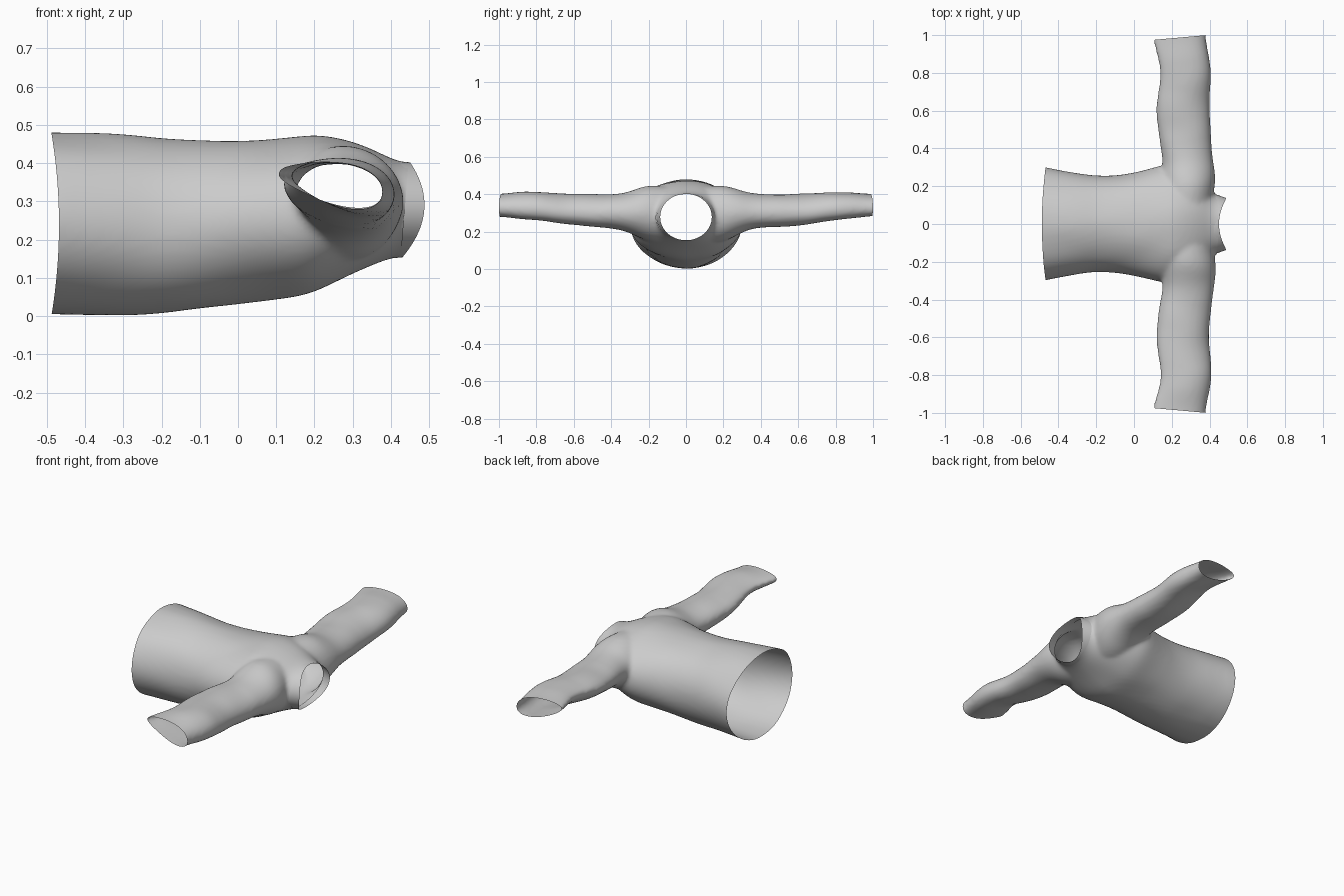
import bpy, bmesh, math
from mathutils import Vector, noise

if "Cube" in bpy.data.objects:
    bpy.data.objects.remove(bpy.data.objects["Cube"])

SEG = 32
ANGLES = [2 * math.pi * i / SEG for i in range(SEG)]


def loft(bm, rings, closed_ends=True):
    """Bridge successive rings of points with quads."""
    loops = [[bm.verts.new(p) for p in ring] for ring in rings]
    for a, b in zip(loops, loops[1:]):
        n = len(a)
        for i in range(n):
            j = (i + 1) % n
            bm.faces.new((a[i], a[j], b[j], b[i]))
    if closed_ends:
        bm.faces.new(loops[0])
        bm.faces.new(loops[-1])


def make_object(name, bm):
    bmesh.ops.recalc_face_normals(bm, faces=bm.faces[:])
    mesh = bpy.data.meshes.new(name)
    bm.to_mesh(mesh)
    bm.free()
    ob = bpy.data.objects.new(name, mesh)
    bpy.context.collection.objects.link(ob)
    return ob


# Torso sections: x, half width, bottom z, top z
torso = [(-.62, .32, .003, .48), (-.48, .305, .003, .48), (-.40, .285, .002, .479),
         (-.28, .262, .002, .474), (-.18, .254, .007, .461), (-.05, .263, .022, .456),
         (.08, .292, .043, .462), (.16, .318, .049, .471), (.22, .312, .066, .477),
         (.30, .285, .108, .458), (.36, .24, .138, .432), (.41, .17, .157, .407),
         (.45, .148, .155, .402), (.52, .145, .155, .402), (.58, .145, .155, .402)]

# Sleeve sections: y, rear x, front x, bottom z, top z, tilt, taper
half = [(.10, .12, .415, .13, .44, 0, 0), (.20, .13, .432, .145, .452, 0, 0),
        (.27, .14, .431, .18, .428, .005, 0), (.33, .155, .424, .208, .406, .01, .05),
        (.42, .138, .412, .225, .40, .015, .1), (.55, .116, .399, .235, .40, .02, .15),
        (.66, .118, .402, .25, .403, .025, .2), (.77, .142, .41, .272, .409, .025, .25),
        (.86, .132, .405, .28, .415, .025, .35), (.93, .11, .39, .288, .408, .025, .4),
        (1.0, .10, .38, .295, .402, .025, .4), (1.1, .10, .38, .295, .402, .025, .4)]
sleeves = [(-s[0],) + s[1:] for s in reversed(half)] + half


def sleeve_ring(y, x0, x1, z0, z1, tilt, taper):
    xc, rx, zc, rz = (x0 + x1) / 2, (x1 - x0) / 2, (z0 + z1) / 2, (z1 - z0) / 2
    return [(xc + rx * math.cos(t), y,
             zc - tilt * math.cos(t) + rz * math.sin(t) * (1 + taper * math.cos(t)))
            for t in ANGLES]


# Torso and sleeves fused into one skin
bm = bmesh.new()
loft(bm, [[(x, w * math.cos(t), (lo + hi) / 2 + (hi - lo) / 2 * math.sin(t))
           for t in ANGLES] for x, w, lo, hi in torso])
loft(bm, [sleeve_ring(*s) for s in sleeves])
shirt = make_object("shirt_body", bm)
sub = shirt.modifiers.new("round", 'SUBSURF')
sub.levels = 2
rem = shirt.modifiers.new("fuse", 'REMESH')
rem.mode = 'VOXEL'
rem.voxel_size = .011

bm = bmesh.new()
bm.from_object(shirt, bpy.context.evaluated_depsgraph_get())
shirt.modifiers.clear()
for _ in range(4):
    bmesh.ops.smooth_vert(bm, verts=bm.verts[:], factor=.5,
                          use_axis_x=True, use_axis_y=True, use_axis_z=True)

# Soft cloth wrinkles
bm.normal_update()
for v in bm.verts:
    v.co += v.normal * noise.noise(Vector((v.co.x * 5, v.co.y * 7, v.co.z * 5))) * .005

# Open the hem, neck and cuffs
cuts = [((-.468, 0, 0), (-1, 0, 0)), ((.436, 0, .28), (1, 0, -.08)),
        ((.24, .987, 0), (-.09, 1, 0)), ((.24, -.987, 0), (-.09, -1, 0))]
for co, no in cuts:
    bmesh.ops.bisect_plane(bm, geom=bm.verts[:] + bm.edges[:] + bm.faces[:],
                           plane_co=co, plane_no=no, clear_outer=True)

# Curved hem edge
for v in bm.verts:
    if v.co.x < -.40:
        v.co.x -= .02 * ((v.co.z - .24) / .24) ** 2 * (-.40 - v.co.x) / .068
bm.to_mesh(shirt.data)
bm.free()

# Collar band, dipping at front and back and rising at the sides
bm = bmesh.new()
rings = []
for k in (0, .33, .67, 1):
    ring = []
    for i in range(64):
        t = 2 * math.pi * i / 64
        c, s = math.cos(t), math.sin(t)
        start = .40 + .03 * c * c + .01 * s
        end = .44 + .047 * c * c + .01 * s
        ring.append((start + (end - start) * k, (.158 - .02 * k) * c,
                     .278 + (.128 - .004 * k) * s))
    rings.append(ring)
loft(bm, rings, closed_ends=False)
collar = make_object("collar", bm)

# Smooth shading
for ob in (shirt, collar):
    bpy.ops.object.select_all(action='DESELECT')
    ob.select_set(True)
    bpy.context.view_layer.objects.active = ob
    bpy.ops.object.shade_smooth_by_angle(angle=math.radians(50))
